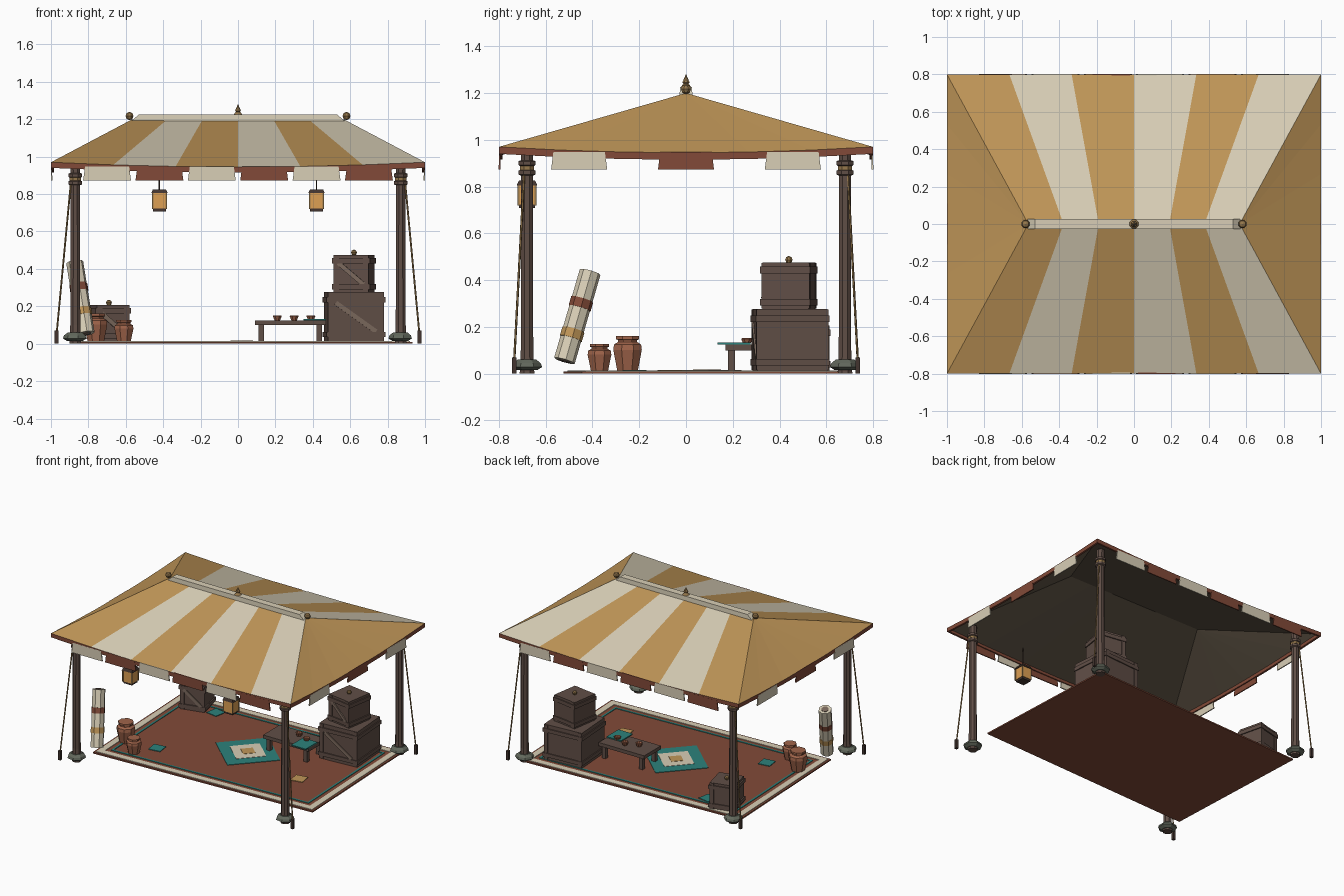
import bpy, bmesh, math
from mathutils import Vector, Matrix

if "Cube" in bpy.data.objects:
    bpy.data.objects.remove(bpy.data.objects["Cube"])

def lin(c):
    return ((c / 255 + 0.055) / 1.055) ** 2.4 if c > 10 else c / 3300

def mat(name, r, g, b):
    m = bpy.data.materials.new(name)
    m.diffuse_color = (lin(r), lin(g), lin(b), 1)
    m.use_nodes = True
    m.node_tree.nodes["Principled BSDF"].inputs["Base Color"].default_value = m.diffuse_color
    return m

GOLD, CREAM, RED = mat("gold", 192, 150, 88), mat("cream", 216, 206, 182), mat("red", 130, 74, 56)
TEAL, WOOD, DARK = mat("teal", 44, 130, 124), mat("wood", 96, 78, 70), mat("dark", 66, 52, 46)
CLAY, STONE, LINING = mat("clay", 160, 100, 74), mat("stone", 98, 104, 92), mat("lining", 104, 92, 76)
GLOW, BRASS, BRACE = mat("glow", 222, 160, 84), mat("brass", 150, 120, 76), mat("brace", 122, 104, 92)

def obj(name, verts, faces, mats, idx=None, fix=True):
    me = bpy.data.meshes.new(name)
    me.from_pydata([tuple(v) for v in verts], [], faces)
    for m in mats:
        me.materials.append(m)
    if idx:
        me.polygons.foreach_set("material_index", idx)
    if fix:
        bm = bmesh.new()
        bm.from_mesh(me)
        bmesh.ops.recalc_face_normals(bm, faces=bm.faces)
        bm.to_mesh(me)
        bm.free()
    o = bpy.data.objects.new(name, me)
    bpy.context.collection.objects.link(o)
    return o

def box(name, c, s, m, M=Matrix(), taper=1.0):
    v = [M @ Vector((c[0] + x * s[0] / 2 * (taper if z > 0 else 1), c[1] + y * s[1] / 2 * (taper if z > 0 else 1),
                     c[2] + z * s[2] / 2)) for z in (-1, 1) for x, y in ((-1, -1), (1, -1), (1, 1), (-1, 1))]
    f = [(0, 1, 2, 3), (4, 5, 6, 7)] + [(i, (i + 1) % 4, (i + 1) % 4 + 4, i + 4) for i in range(4)]
    return obj(name, v, f, [m])

def lathe(name, prof, m, M=Matrix(), n=8):
    # prof: list of (radius, height), capped at both ends
    v = [M @ Vector((r * math.cos(2 * math.pi * (i + .5) / n), r * math.sin(2 * math.pi * (i + .5) / n), z))
         for r, z in prof for i in range(n)]
    f = [(k * n + i, k * n + (i + 1) % n, (k + 1) * n + (i + 1) % n, (k + 1) * n + i)
         for k in range(len(prof) - 1) for i in range(n)]
    f += [tuple(range(n)), tuple(range(len(v) - n, len(v)))]
    return obj(name, v, f, [m])

def at(x, y, z=0, deg=0):
    return Matrix.Translation((x, y, z)) @ Matrix.Rotation(math.radians(deg), 4, 'Z')

def along(a, b):
    d = Vector(b) - Vector(a)
    return Matrix.Translation(a) @ d.to_track_quat('Z', 'Y').to_matrix().to_4x4(), d.length

def ball(name, p, r):
    lathe(name, [(r * math.sin(t) + .001, -r * math.cos(t)) for t in (0, .8, 1.57, 2.35, 3.14)], BRASS, at(*p))

# striped hipped canopy with sagging eaves, and its lining
def eave(t, side):
    z = 0.97 - 0.025 * (1 - t * t)
    return Vector([(t, -.8, z), (1, .8 * t, z), (-t, .8, z), (-1, -.8 * t, z)][side])

def canopy(name, dz, striped, mats):
    v, f, idx = [], [], []
    for side in range(4):
        n = 6
        for i in range(n):
            a, b = -1 + 2 * i / n, -1 + 2 * (i + 1) / n
            low = [eave(a, side), eave(b, side)]
            sx = 1 if side in (0, 1) else -1
            top = [Vector((sx * .565 * t, 0, 1.2)) for t in ((b, a) if side % 2 == 0 else (1,))]
            quad = [p + Vector((0, 0, dz)) for p in low + top]
            f.append(tuple(range(len(v), len(v) + len(quad))))
            v += quad
            idx.append(striped * int(side % 2 == 0 and (i % 2 == 1) == (side == 0)))
    return obj(name, v, f, mats, idx, False)

canopy("canopy", 0, 1, [GOLD, CREAM])
lining = canopy("canopy_lining", -.014, 0, [LINING])
lining.data.flip_normals()

# red eave band and hanging flaps
loop = [eave(-1 + 2 * i / 6, s) for s in range(4) for i in range(6)]
n = len(loop)
rings = [loop, [p - Vector((0, 0, .03)) for p in loop],
         [Vector((p.x * .985, p.y * .982, p.z - .03)) for p in loop],
         [Vector((p.x * .985, p.y * .982, p.z)) for p in loop]]
obj("eave_band", sum(rings, []), [(k * n + i, k * n + (i + 1) % n, (k + 1) % 4 * n + (i + 1) % n, (k + 1) % 4 * n + i)
                                  for k in range(4) for i in range(n)], [RED])
for side in range(4):
    cs = [-.70, -.42, -.14, .14, .42, .70] if side % 2 == 0 else [-.457, 0, .457]
    for i, c in enumerate(cs):
        M = Matrix.Rotation(math.pi / 2 * side, 4, 'Z') @ Matrix.Translation((c, -.797 if side % 2 == 0 else -.997, 0))
        box("valance_flap", (0, 0, .91), (.256 if side % 2 == 0 else .24, .008, .075), RED if i % 2 else CREAM, M, .92)

# ridge cap and finials
box("ridge_cap", (0, 0, 1.208), (1.14, .055, .034), CREAM, taper=.93)
for s in (-1, 1):
    ball("ridge_end_ball", (s * .58, 0, 1.217), .022)
lathe("finial", [(.012, 1.2), (.025, 1.21), (.025, 1.225), (.012, 1.24), (.017, 1.245), (.001, 1.28)], BRASS)

# posts, stone bases, guy ropes and stakes
for sx in (-1, 1):
    for sy in (-1, 1):
        P = at(sx * .87, sy * .68)
        lathe("post", [(.034, 0), (.029, .1), (.027, .84), (.029, .975)], WOOD, P)
        for z in (.86, .9):
            lathe("post_collar", [(.032, z - .012), (.039, z - .008), (.039, z + .008), (.032, z + .012)], WOOD, P)
        lathe("rope_wrap", [(.033, .872), (.033, .888)], BRASS, P)
        lathe("post_base", [(.045, .015), (.066, .028), (.06, .045), (.04, .06)], STONE, P, 7)
        R, L = along((sx * .89, sy * .69, .9), (sx * .97, sy * .735, .05))
        lathe("guy_rope", [(.005, 0), (.005, L)], BRASS, R, 5)
        box("stake", (sx * .97, sy * .735, .035), (.02, .02, .07), DARK)

# rug with border, line, medallion and patches
RUG = at(.02, .09, 0, 2.5)
box("rug_base", (0, 0, .005), (1.78, 1.15, .01), RED, RUG)

def frame(name, hx, hy, w, m):
    for s in (-1, 1):
        box(name, (0, s * (hy - w / 2), .011), (2 * hx, w, .006), m, RUG)
        box(name, (s * (hx - w / 2), 0, .011), (w, 2 * hy - 2 * w, .006), m, RUG)

frame("rug_border", .875, .56, .045, CREAM)
frame("rug_line", .80, .485, .014, TEAL)
for k, (size, m) in enumerate([(.37, TEAL), (.21, CREAM), (.085, GOLD)]):
    box("rug_medallion", (0, 0, .011 + k * .002), (size, size, .005), m, RUG @ Matrix.Rotation(math.radians(45), 4, 'Z'))
for x, y, m, a in ((-.52, -.22, TEAL, 8), (-.52, .48, TEAL, -10), (.56, -.07, GOLD, 10)):
    box("rug_patch", (0, 0, .012), (.09, .09, .006), m, at(x, y, 0, a))

# crates with rails, corner boards, diagonal brace and knob
def crate(x, y, z, w, d, h, deg, knob):
    M = at(x, y, z, deg)
    box("crate", (0, 0, h / 2), (w, d, h), WOOD, M)
    for f in (.14, .84):
        box("crate_rail", (0, 0, h * f), (w + .016, d + .016, .028), WOOD, M)
    for s in (-1, 1):
        box("crate_post", (s * (w / 2 - .015), 0, h / 2), (.03, d + .008, h * .98), WOOD, M)
    hw, hh = w * .36, h * .29
    B = M @ Matrix.Translation((0, -d / 2 - .002, h * .49)) @ Matrix.Rotation(math.atan2(hh, hw), 4, 'Y')
    box("crate_brace", (0, 0, 0), (2 * math.hypot(hw, hh), .012, .024), BRACE, B)
    if knob:
        ball("crate_knob", (x, y, z + h + .012), .016)

crate(.62, .445, .012, .30, .30, .265, 4, False)
crate(.62, .44, .277, .19, .20, .198, -9, True)
crate(-.69, .50, .012, .18, .18, .195, 14, True)

# low table with cups and cloth
T = at(.28, .27)
box("table_top", (0, 0, .112), (.38, .20, .026), WOOD, T)
for sx in (-1, 1):
    for sy in (-1, 1):
        box("table_leg", (sx * .155, sy * .075, .055), (.03, .03, .09), WOOD, T)
box("table_cloth", (.41, .205, .129), (.12, .14, .008), TEAL, at(0, 0))
for x, y in ((.21, .26), (.30, .30), (.39, .26)):
    lathe("cup", [(.016, .125), (.026, .148), (.022, .152), (.016, .14)], CLAY, at(x, y))

# lidded clay pots
for x, y, r, h in ((-.76, -.25, .066, .15), (-.61, -.37, .055, .115)):
    lathe("pot", [(r * .72, 0), (r, h * .6), (r * .95, h * .75), (r * .68, h * .82), (r * .68, h * .88),
                  (r * .82, h * .9), (r * .82, h * .99), (r * .6, h)], CLAY, at(x, y, .012))

# leaning rolled rug with ties
R, L = along((-.812, -.52, .055), (-.873, -.41, .435))
lathe("rolled_rug", [(.046, 0), (.046, L)], CREAM, R)
for f, m in ((.3, GOLD), (.64, RED)):
    lathe("roll_tie", [(.049, L * f - .02), (.049, L * f + .02)], m, R)
for z in (-.003, L - .003):
    lathe("roll_end", [(.026, z), (.026, z + .006)], BRACE, R)

# hanging lanterns
for s in (-1, 1):
    P = at(s * .42, -.68)
    box("lantern_glass", (0, 0, .765), (.076, .076, .085), GLOW, P)
    box("lantern_base", (0, 0, .716), (.07, .07, .016), DARK, P)
    box("lantern_cap", (0, 0, .815), (.088, .088, .02), DARK, P, .8)
    for a in (-1, 1):
        for b in (-1, 1):
            box("lantern_bar", (a * .037, b * .037, .765), (.008, .008, .09), BRASS, P)
    lathe("lantern_cord", [(.004, .82), (.004, .98)], DARK, P, 5)
